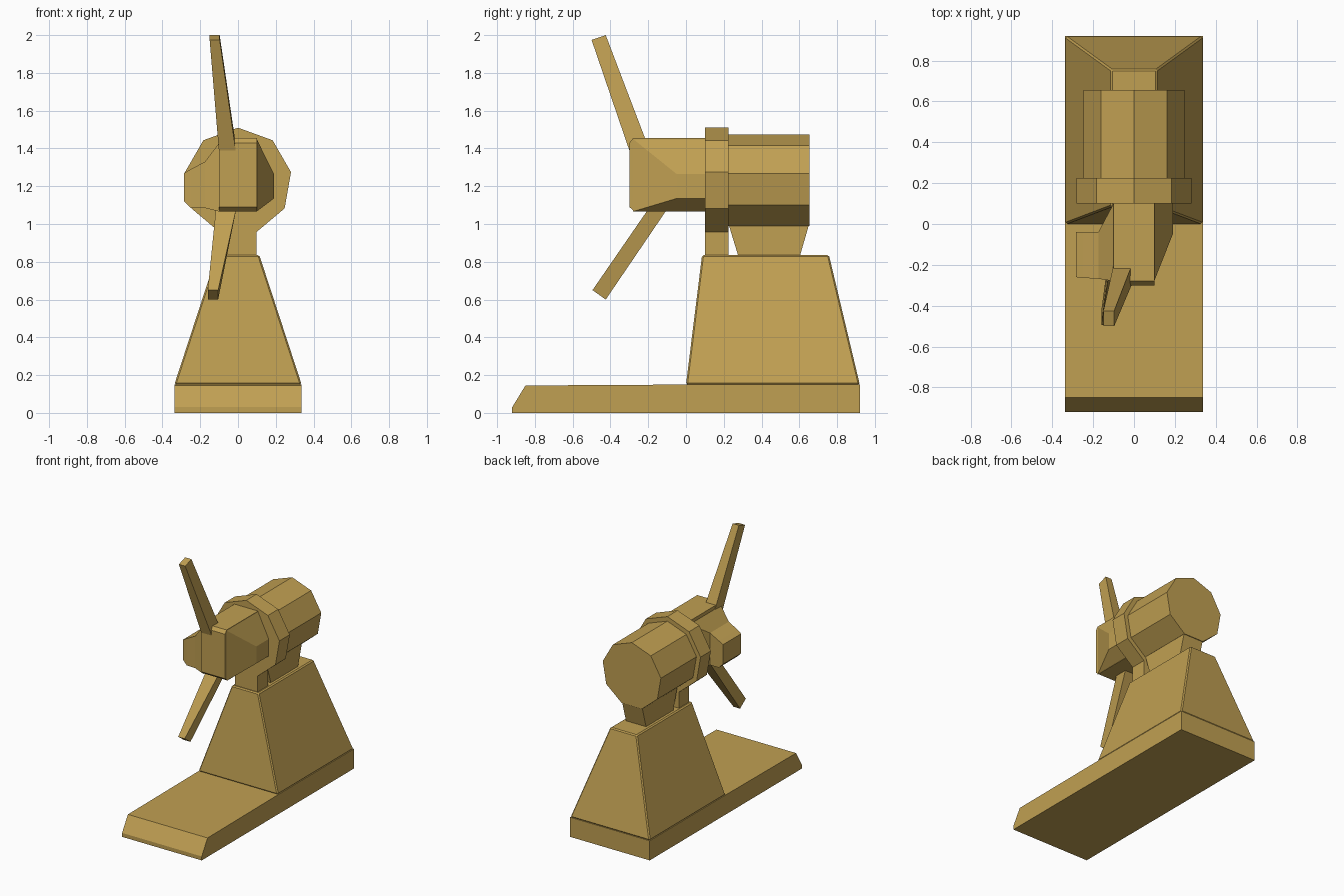
import bpy, bmesh
from math import sin, cos, radians

cube = bpy.data.objects.get("Cube")
if cube:
    bpy.data.objects.remove(cube, do_unlink=True)

ochre = bpy.data.materials.new("ochre")
ochre.use_nodes = True
COLOUR = (0.53, 0.35, 0.085, 1)
ochre.diffuse_color = COLOUR
ochre.node_tree.nodes["Principled BSDF"].inputs["Base Color"].default_value = COLOUR


def loft(name, rings):
    """Skin a closed solid through rings with equal point counts."""
    bm = bmesh.new()
    loops = [[bm.verts.new(p) for p in ring] for ring in rings]
    n = len(loops[0])
    for a, b in zip(loops, loops[1:]):
        for i in range(n):
            j = (i + 1) % n
            bm.faces.new((a[i], a[j], b[j], b[i]))
    bm.faces.new(loops[0])
    bm.faces.new(loops[-1])
    bmesh.ops.recalc_face_normals(bm, faces=bm.faces)
    mesh = bpy.data.meshes.new(name)
    bm.to_mesh(mesh)
    bm.free()
    mesh.materials.append(ochre)
    obj = bpy.data.objects.new(name, mesh)
    bpy.context.collection.objects.link(obj)
    return obj


def side_profile(name, half_width, points):
    """Extrude a (y, z) outline across x."""
    return loft(name, [[(x, y, z) for y, z in points] for x in (-half_width, half_width)])


def flat_rect(z, x0, x1, y0, y1):
    return [(x0, y0, z), (x1, y0, z), (x1, y1, z), (x0, y1, z)]


def side_rect(x, y0, y1, z0, z1):
    return [(x, y0, z0), (x, y1, z0), (x, y1, z1), (x, y0, z1)]


def nine_sided(name, radius, y0, y1):
    angles = [radians(40 * i) for i in range(9)]
    return loft(name, [[(radius * sin(a), y, 1.225 + radius * cos(a)) for a in angles]
                       for y in (y0, y1)])


# Base slab with a sloped front edge
side_profile("base", 0.337, [(-0.92, 0), (0.92, 0), (0.92, 0.15), (0, 0.15),
                             (-0.85, 0.145), (-0.92, 0.03)])

# Tapered pedestal with slightly softened edges
pedestal = loft("pedestal", [flat_rect(0.15, -0.337, 0.337, 0, 0.92),
                             flat_rect(0.835, -0.113, 0.113, 0.085, 0.757)])
bevel = pedestal.modifiers.new("edge", "BEVEL")
bevel.width = 0.008
bevel.segments = 1

# Supports under the collar and the housing
side_profile("front_support", 0.097, [(0.1, 0.82), (0.225, 0.82), (0.225, 0.97), (0.1, 0.97)])
side_profile("rear_support", 0.085, [(0.28, 0.82), (0.60, 0.82), (0.652, 1.0), (0.225, 1.0)])

# Generator housing and collar
nine_sided("housing", 0.25, 0.22, 0.655)
nine_sided("collar", 0.285, 0.1, 0.225)

# Hub block with chamfered nose
side_profile("hub", 0.1, [(-0.3, 1.09), (-0.27, 1.065), (0.11, 1.065),
                          (0.11, 1.455), (-0.28, 1.455), (-0.3, 1.43)])

# Tapered cheek on the left, broken blade stub on the right
loft("left_cheek", [side_rect(0.099, -0.28, 0.102, 1.066, 1.45),
                    side_rect(0.19, -0.05, 0.102, 1.135, 1.265)])
loft("right_blade_stub", [side_rect(-0.099, -0.28, 0.102, 1.066, 1.43),
                          side_rect(-0.175, -0.268, -0.04, 1.085, 1.33),
                          side_rect(-0.25, -0.264, -0.04, 1.085, 1.29),
                          side_rect(-0.285, -0.26, -0.04, 1.12, 1.27)])


def blade(name, root, tip):
    """Each end is (x0, x1, front (y, z), back (y, z))."""
    rings = []
    for x0, x1, f, b in (root, tip):
        rings.append([(x0, *f), (x1, *f), (x1, *b), (x0, *b)])
    loft(name, rings)


# Propeller blades
blade("upper_blade", (-0.1, -0.01, (-0.295, 1.375), (-0.2, 1.41)),
      (-0.15, -0.097, (-0.5, 1.975), (-0.425, 2.0)))
blade("lower_blade", (-0.115, -0.005, (-0.185, 1.1), (-0.085, 1.1)),
      (-0.16, -0.105, (-0.495, 0.65), (-0.425, 0.6)))
